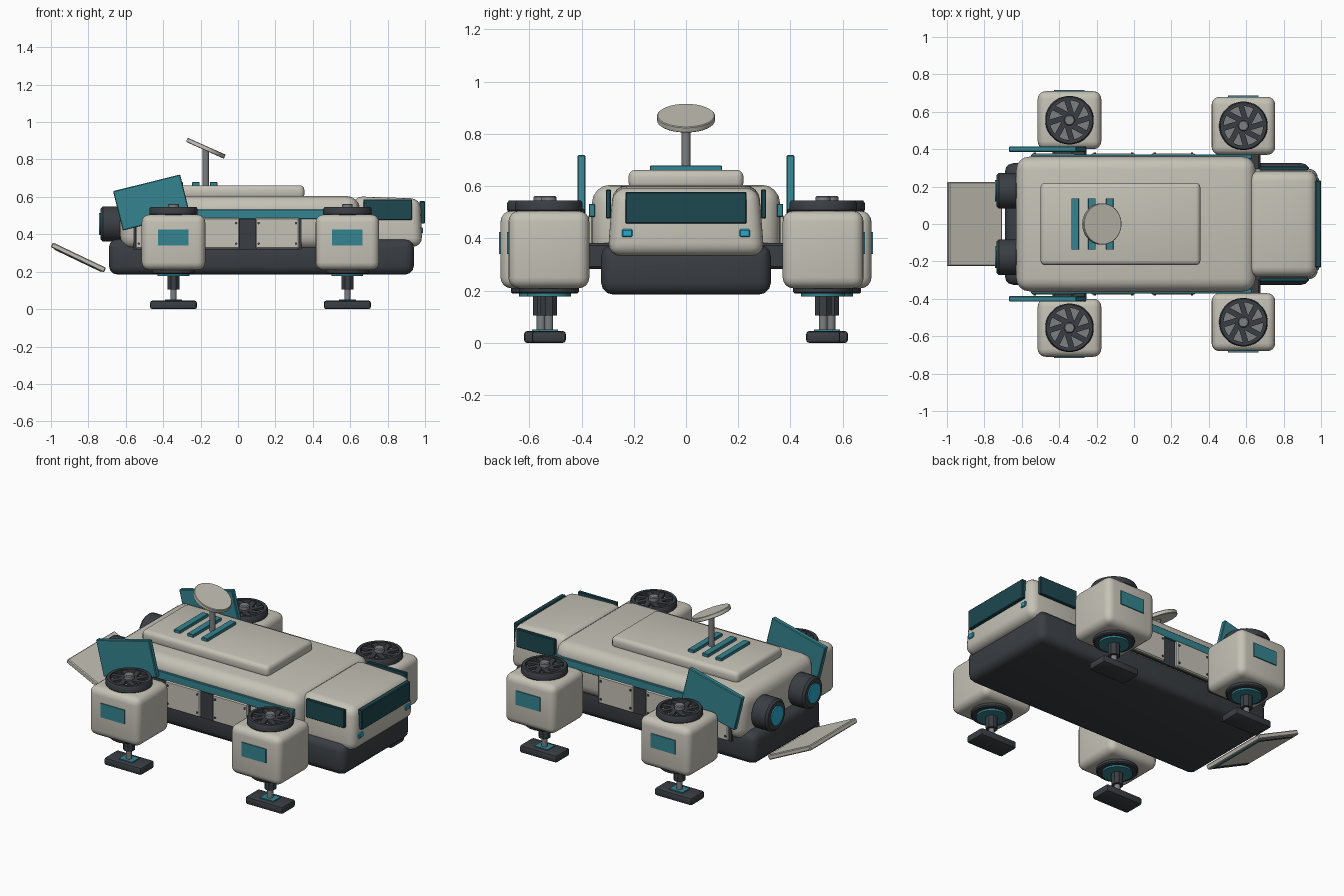
import bpy, bmesh, math
from mathutils import Matrix, Vector

if "Cube" in bpy.data.objects:
    bpy.data.objects.remove(bpy.data.objects["Cube"])


def mat(name, c):
    m = bpy.data.materials.new(name)
    m.diffuse_color = (*c, 1)
    m.use_nodes = True
    m.node_tree.nodes["Principled BSDF"].inputs["Base Color"].default_value = m.diffuse_color
    return m


SHELL = mat("warm_white_shell", (0.56, 0.54, 0.47))
DARK = mat("charcoal", (0.042, 0.048, 0.056))
TEAL = mat("teal", (0.035, 0.23, 0.28))
GLASS = mat("dark_teal_glass", (0.012, 0.065, 0.08))
GLOW = mat("bright_cyan", (0.02, 0.40, 0.60))
GREY = mat("mid_grey", (0.20, 0.21, 0.22))


def finish(name, bm, material, matrix):
    bmesh.ops.recalc_face_normals(bm, faces=bm.faces)
    bm.transform(matrix)
    me = bpy.data.meshes.new(name)
    bm.to_mesh(me)
    bm.free()
    me.materials.append(material)
    ob = bpy.data.objects.new(name, me)
    bpy.context.collection.objects.link(ob)
    bpy.context.view_layer.objects.active = ob
    ob.select_set(True)
    bpy.ops.object.shade_smooth_by_angle(angle=math.radians(35))
    ob.select_set(False)
    return ob


def box(name, loc, size, material, bevel=0.0, seg=3, tilt=0.0, turn=0.0, shape=None):
    """Rounded box by centre and size; tilt about y, turn about z, shape edits corners."""
    bm = bmesh.new()
    bmesh.ops.create_cube(bm, size=1)
    for v in bm.verts:
        v.co = Vector(a * b for a, b in zip(v.co, size))
        if shape:
            shape(v.co)
    if bevel:
        bmesh.ops.bevel(bm, geom=bm.edges[:], offset=bevel, segments=seg,
                        profile=0.5, affect='EDGES', clamp_overlap=True)
    m = Matrix.Translation(loc) @ Matrix.Rotation(turn, 4, 'Z') @ Matrix.Rotation(tilt, 4, 'Y')
    return finish(name, bm, material, m)


def lathe(name, loc, profile, material, sides=32, rot=None):
    """Closed (radius, height) profile turned about z."""
    bm = bmesh.new()
    rings = []
    for r, z in profile:
        if r == 0:
            rings.append([bm.verts.new((0, 0, z))] * sides)
        else:
            rings.append([bm.verts.new((r * math.cos(a), r * math.sin(a), z))
                          for a in (2 * math.pi * (i + 0.5) / sides for i in range(sides))])
    for k in range(len(rings)):
        a, b = rings[k], rings[(k + 1) % len(rings)]
        for i in range(sides):
            j = (i + 1) % sides
            vs = list(dict.fromkeys((a[i], a[j], b[j], b[i])))
            if len(vs) > 2:
                bm.faces.new(vs)
    return finish(name, bm, material, Matrix.Translation(loc) @ (rot or Matrix()))


def disc(name, loc, r, z0, z1, material, sides=32, c=0.0, rot=None):
    """Cylinder from z0 to z1 with chamfer c."""
    prof = [(0, z0), (r - c, z0), (r, z0 + c), (r, z1 - c), (r - c, z1), (0, z1)]
    if not c:
        prof = [(0, z0), (r, z0), (r, z1), (0, z1)]
    return lathe(name, loc, prof, material, sides, rot)


# Main bodies
box("lower_hull", (0.125, 0, 0.28), (1.63, 0.65, 0.19), DARK, 0.045)
box("main_body", (0.01, 0, 0.4625), (1.28, 0.72, 0.285), SHELL, 0.07, 4)
box("roof_deck", (-0.0725, 0, 0.625), (0.855, 0.44, 0.074), SHELL, 0.025)


def cab_shape(co):
    # Narrow the roof and slope it slightly forward
    if co.z > 0:
        co.y *= 0.93
        if co.x > 0:
            co.z -= 0.012
            co.x -= 0.01


box("cab", (0.80, 0, 0.468), (0.37, 0.60, 0.27), SHELL, 0.05, 4, shape=cab_shape)
box("windscreen", (0.985, 0, 0.517), (0.03, 0.465, 0.12), GLASS, 0.004, 1)

# Parts on both flanks
for s in (-1, 1):
    box("cab_side_window", (0.80, s * 0.297, 0.532), (0.26, 0.02, 0.11), GLASS, 0.003, 1)
    box("headlight", (0.975, s * 0.225, 0.42), (0.03, 0.04, 0.03), GLOW, 0.004, 1)
    box("side_stripe", (0.04, s * 0.36, 0.507), (1.18, 0.024, 0.05), TEAL, 0.003, 1)
    box("panel_backing", (-0.11, s * 0.355, 0.405), (0.90, 0.014, 0.175), DARK)
    for x in (-0.43, -0.11, 0.21):
        box("side_panel", (x, s * 0.365, 0.405), (0.235, 0.026, 0.165), SHELL, 0.006, 1)
        for dx in (-0.10, 0.10):
            for dz in (-0.055, 0.055):
                disc("panel_bolt", (x + dx, s * 0.375, 0.405 + dz), 0.007, -0.007, 0.007, DARK, 8,
                     rot=Matrix.Rotation(math.pi / 2, 4, 'X'))
    box("solar_flap", (-0.4625, s * 0.40, 0.57), (0.37, 0.03, 0.217), TEAL, 0.004, 1,
        tilt=-math.radians(14))
    # Rear thrusters
    back = Matrix.Rotation(-math.pi / 2, 4, 'Y')
    disc("thruster", (-0.62, s * 0.178, 0.455), 0.095, 0, 0.115, DARK, 32, 0.012, back)
    disc("thruster_glow", (-0.62, s * 0.178, 0.455), 0.058, 0.10, 0.122, GLOW, 32, 0, back)

# Landing pods: box, lift fan, teal panel, telescopic leg and foot
for px, py in ((-0.345, 0.555), (0.585, 0.525)):
    for s in (-1, 1):
        y = s * py
        box("pod_arm", (px, s * 0.36, 0.333), (0.18, 0.16, 0.10), DARK, 0.01, 1)
        box("pod", (px, y, 0.357), (0.34, 0.31, 0.297), SHELL, 0.042, 4)
        box("pod_panel", (px, y + s * 0.155, 0.382), (0.163, 0.012, 0.085), TEAL)
        lathe("fan_ring", (px, y, 0), [(0.106, 0.50), (0.124, 0.50), (0.13, 0.508),
              (0.13, 0.535), (0.124, 0.545), (0.106, 0.545)], DARK)
        disc("fan_floor", (px, y, 0), 0.11, 0.50, 0.518, GREY)
        for i in range(8):
            a = i * math.pi / 4
            box("fan_blade", (px + 0.066 * math.cos(a), y + 0.066 * math.sin(a), 0.531),
                (0.10, 0.029, 0.014), DARK, turn=a + 0.3, tilt=0)
        disc("fan_hub", (px, y, 0), 0.029, 0.51, 0.563, GREY, 16, 0.005)
        disc("pod_collar", (px, y, 0), 0.115, 0.188, 0.215, DARK, 32, 0.006)
        disc("pod_glow_ring", (px, y, 0), 0.085, 0.177, 0.20, TEAL)
        disc("leg_sleeve", (px, y, 0), 0.034, 0.105, 0.18, DARK, 8)
        disc("leg_piston", (px, y, 0), 0.017, 0.035, 0.12, GREY, 12)
        box("foot_plate", (px, y, 0.0475), (0.09, 0.07, 0.007), TEAL)
        box("foot", (px, y, 0.0225), (0.25, 0.13, 0.045), DARK, 0.011, 2)

# Roof strips, mast and dish
for x in (-0.315, -0.225, -0.13):
    box("roof_strip", (x, 0, 0.669), (0.04, 0.275, 0.02), TEAL, 0.002, 1)
disc("mast", (-0.172, 0, 0), 0.017, 0.65, 0.855, GREY, 16)
disc("dish", (-0.172, 0, 0.86), 0.111, -0.012, 0.012, SHELL, 40, 0.003,
     Matrix.Rotation(math.radians(24), 4, 'Y'))

# Rear loading ramp with trim underneath
slope = math.radians(25.5)
turn = Matrix.Rotation(slope, 4, 'Y')
centre = Vector((-0.853, 0, 0.276))


def on_ramp(x, y, z):
    return centre + turn @ Vector((x, y, z))


box("ramp", centre, (0.315, 0.45, 0.028), SHELL, 0.005, 1, tilt=slope)
for y in (-0.19, 0.19):
    box("ramp_rail", on_ramp(0, y, -0.015), (0.27, 0.012, 0.006), DARK, tilt=slope)
box("ramp_hinge_trim", on_ramp(0.135, 0, -0.015), (0.02, 0.40, 0.006), TEAL, tilt=slope)
